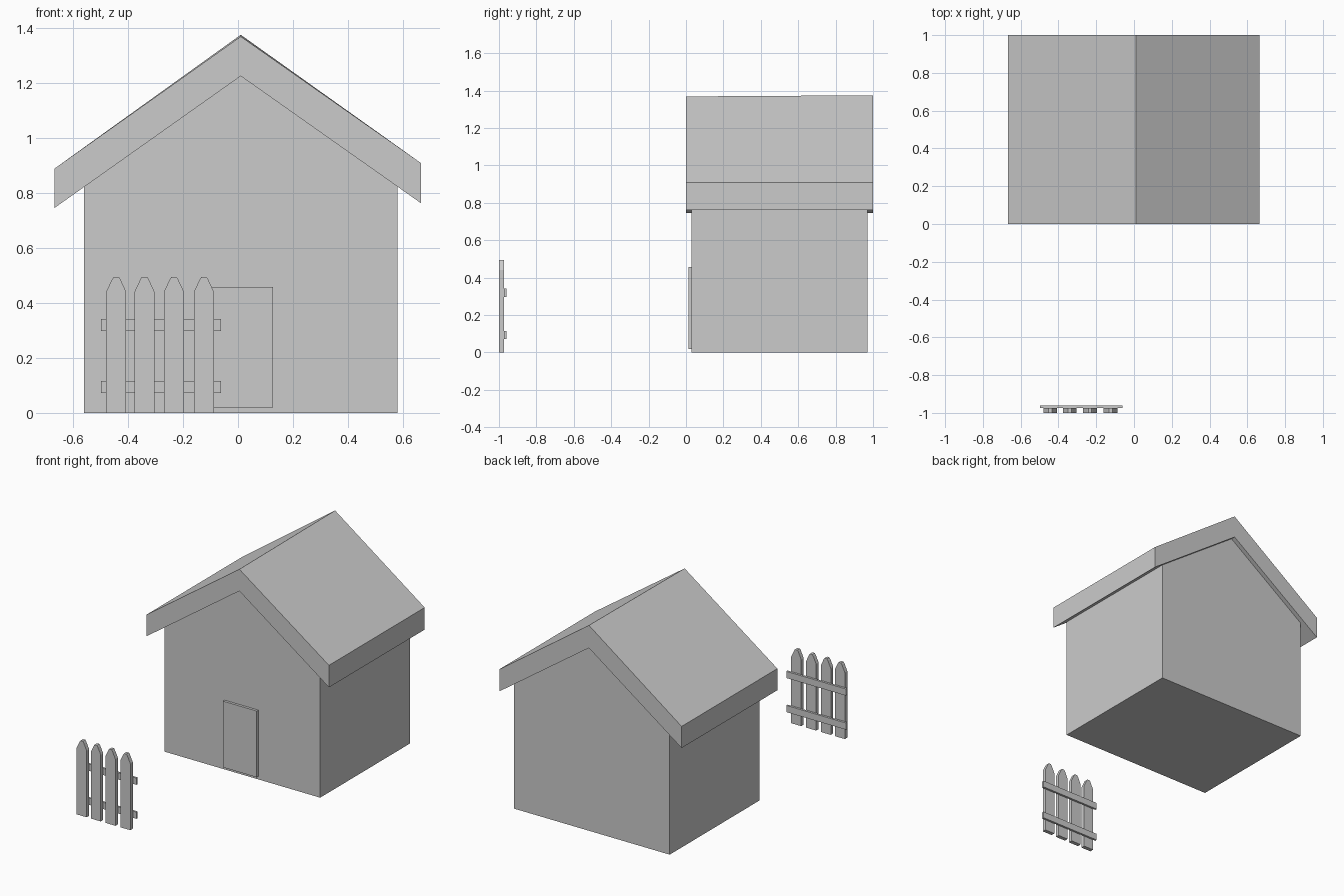
import bpy, bmesh

if "Cube" in bpy.data.objects:
    bpy.data.objects.remove(bpy.data.objects["Cube"])


def extrude_profile(name, points, y0, y1):
    """Solid made from an x-z outline swept along y."""
    bm = bmesh.new()
    face = bm.faces.new([bm.verts.new((x, y0, z)) for x, z in points])
    out = bmesh.ops.extrude_face_region(bm, geom=[face])
    verts = [g for g in out["geom"] if isinstance(g, bmesh.types.BMVert)]
    bmesh.ops.translate(bm, verts=verts, vec=(0, y1 - y0, 0))
    bmesh.ops.recalc_face_normals(bm, faces=bm.faces)
    mesh = bpy.data.meshes.new(name)
    bm.to_mesh(mesh)
    bm.free()
    obj = bpy.data.objects.new(name, mesh)
    bpy.context.collection.objects.link(obj)
    return obj


def box(name, x0, x1, y0, y1, z0, z1):
    return extrude_profile(name, [(x0, z0), (x1, z0), (x1, z1), (x0, z1)], y0, y1)


# House body with gable ends reaching the underside of the roof
extrude_profile("house_walls", [(-0.56, 0), (0.58, 0), (0.58, 0.825),
                                (0.01, 1.225), (-0.56, 0.823)], 0.03, 0.97)

# Thick pitched roof with overhanging eaves
roof = extrude_profile("roof", [(-0.668, 0.745), (0.01, 1.225), (0.665, 0.763),
                                (0.665, 0.909), (0.01, 1.369), (-0.668, 0.888)], 0.0, 1.0)
# Ridge rises slightly toward the back
for v in roof.data.vertices:
    if v.co.z > 1.3 and v.co.y > 0.5:
        v.co.z += 0.006

# Door
box("door", -0.118, 0.128, 0.013, 0.035, 0.02, 0.458)

# Fence pickets with blunted points
half = 0.0365
outline = [(-half, 0), (half, 0), (half, 0.44), (0.015, 0.486), (0.009, 0.495),
           (-0.009, 0.495), (-0.015, 0.486), (-half, 0.44)]
for i, cx in enumerate((-0.443, -0.340, -0.233, -0.124)):
    extrude_profile(f"fence_picket_{i + 1}", [(cx + x, z) for x, z in outline], -1.0, -0.974)

# Fence rails behind the pickets
for name, z in (("fence_rail_lower", 0.072), ("fence_rail_upper", 0.297)):
    box(name, -0.498, -0.061, -0.974, -0.96, z, z + 0.044)
